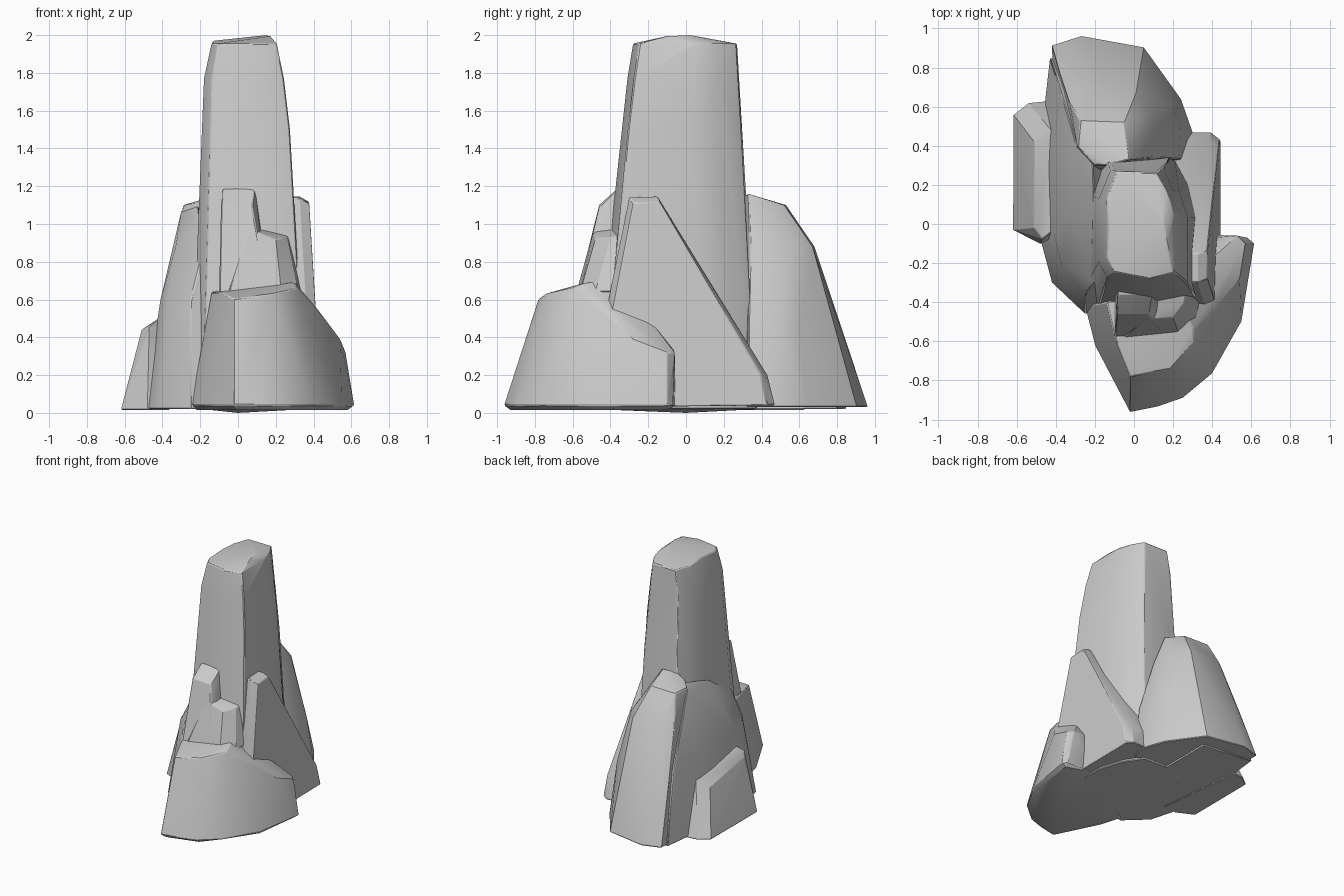
import bpy, bmesh, math


def rock(name, points, bevel=0.006):
    """Faceted stone: convex hull of corner points, softly chipped edges."""
    bm = bmesh.new()
    for p in points:
        bm.verts.new(p)
    res = bmesh.ops.convex_hull(bm, input=bm.verts)
    loose = {v for v in res["geom_interior"] + res["geom_unused"]
             if isinstance(v, bmesh.types.BMVert) and v.is_valid}
    bmesh.ops.delete(bm, geom=list(loose), context='VERTS')
    bmesh.ops.dissolve_limit(bm, angle_limit=math.radians(3),
                             verts=bm.verts, edges=bm.edges)
    bmesh.ops.recalc_face_normals(bm, faces=bm.faces)
    mesh = bpy.data.meshes.new(name)
    bm.to_mesh(mesh)
    bm.free()
    ob = bpy.data.objects.new(name, mesh)
    bpy.context.collection.objects.link(ob)
    mod = ob.modifiers.new("chipped_edges", 'BEVEL')
    mod.width = bevel
    mod.segments = 1
    mod.limit_method = 'ANGLE'
    mod.angle_limit = math.radians(40)
    bpy.ops.object.select_all(action='DESELECT')
    ob.select_set(True)
    bpy.context.view_layer.objects.active = ob
    bpy.ops.object.shade_smooth_by_angle(angle=math.radians(28))
    return ob


def ring(z, outline):
    return [(x, y, z) for x, y in outline]


# Central pillar: one outline fitted to a bounding box at each height
shape = [(0, .2), (0, .75), (.14, 1), (.74, .99), (.9, .82), (1, .6),
         (1, .06), (.62, 0), (.1, .06)]
levels = [(.02, -.25, .36, -.5, .38), (.6, -.22, .335, -.45, .35),
          (1.12, -.2, .302, -.385, .32), (1.5, -.188, .275, -.345, .287),
          (1.77, -.18, .243, -.31, .275), (1.955, -.14, .205, -.28, .27)]
pillar = [(x0 + u * (x1 - x0), y0 + v * (y1 - y0), z)
          for z, x0, x1, y0, y1 in levels for u, v in shape]
pillar += [(-.13, 0, 1.97), (.15, .02, 2.0), (.17, -.1, 1.995), (0, 0, 0)]
rock("central_pillar", pillar)

# Tall buttress behind the pillar, its right side cut away steeply
rock("back_buttress",
     ring(.03, [(-.42, .915), (-.27, .963), (.05, .905), (.24, .64),
                (.3, .47), (.28, .33), (-.4, .2)])
     + ring(.45, [(-.38, .77), (-.26, .82), (.04, .79), (.2, .6),
                  (.24, .5), (.23, .33)])
     + ring(.88, [(-.33, .62), (-.25, .68), (.01, .67), (.1, .56),
                  (.1, .34)])
     + ring(1.1, [(-.29, .4), (-.275, .53), (-.05, .52)])
     + [(-.2, .3, 1.11), (-.02, .33, 1.16), (-.12, .3, 1.15)])

# Left flank, continuing the buttress side and descending to the front
rock("left_flank",
     ring(.02, [(-.43, .85), (-.47, .5), (-.5, 0), (-.42, -.3), (-.25, -.46),
                (0, -.4), (0, .8)])
     + ring(.6, [(-.375, .68), (-.41, .4), (-.41, -.05), (-.37, -.21),
                 (-.25, -.36)])
     + [(-.3, .42, 1.07), (-.21, .33, 1.1), (-.2, -.3, .8),
        (-.33, .05, .88), (-.2, 0, 1.0)])

# Low outer slab on the left
rock("left_low_slab",
     ring(.015, [(-.617, .56), (-.54, .62), (-.44, .63), (-.36, -.08),
                 (-.48, -.1), (-.62, -.03)])
     + [(-.51, -.02, .44), (-.47, -.08, .46), (-.42, -.04, .5),
        (-.51, .42, .36), (-.42, .48, .42), (-.36, 0, .48)])

# Right slab: side profile with a chamfered outer face
profile = [(-.46, .03), (-.42, .55), (-.3, 1.14), (-.15, 1.145), (.05, .79),
           (.25, .47), (.43, .2), (.47, .04)]
cy, cz = -.03, .35
right = []
for y, z in profile:
    face_x = .445 - .06 * z
    right += [(.2, y, z), (face_x - .05, y, z)]
    iz = z if z < .1 else cz + (z - cz) * .965
    right.append((face_x, cy + (y - cy) * .92, iz))
rock("right_slab", right)

# Broad boulder across the front and right
rock("front_boulder",
     ring(.04, [(-.02, -.963), (.12, -.935), (.25, -.89), (.4, -.765),
                (.55, -.5), (.615, -.1), (.58, -.07), (.3, -.05),
                (-.25, -.42), (-.2, -.62)])
     + ring(.015, [(0, -.93), (.25, -.86), (.53, -.48), (.58, -.1),
                   (-.22, -.42)])
     + [(-.02, -.78, .605), (.18, -.745, .63), (.31, -.6, .66),
        (.3, -.53, .69), (-.1, -.58, .64), (-.14, -.4, .64),
        (.2, -.35, .7), (.42, -.42, .55), (.54, -.28, .39),
        (.57, -.1, .32), (.53, -.06, .32), (.4, -.07, .34)])

# Stepped blocks leaning on the pillar front
rock("front_tall_block",
     ring(.62, [(-.1, -.58), (.16, -.57), (.16, -.3), (-.1, -.3)])
     + [(-.09, -.46, 1.1), (.075, -.46, 1.09), (.12, -.42, .95),
        (.09, -.36, 1.19), (-.08, -.36, 1.185), (.1, -.25, 1.18),
        (-.08, -.25, 1.18)])
rock("front_low_block",
     ring(.64, [(-.05, -.58), (.23, -.56), (.32, -.48), (.36, -.25),
                (-.05, -.25)])
     + [(.06, -.49, .97), (.2, -.48, .92), (.26, -.4, .93),
        (.27, -.28, .95), (.06, -.28, 1.0)])
